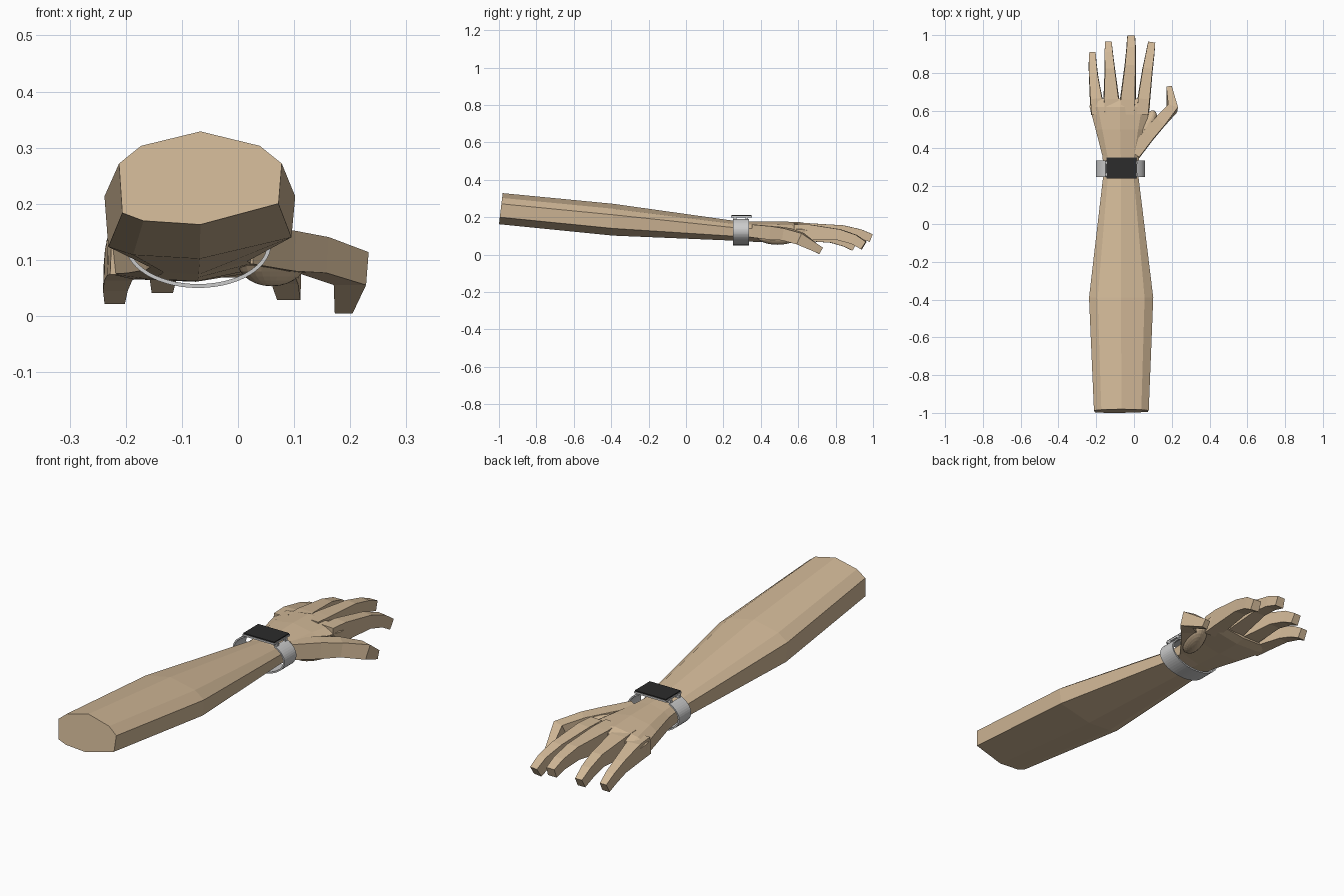
import bpy, bmesh, math
from mathutils import Vector, Matrix

if "Cube" in bpy.data.objects:
    bpy.data.objects.remove(bpy.data.objects["Cube"])


def material(name, rgb):
    m = bpy.data.materials.new(name)
    m.diffuse_color = (*rgb, 1)
    m.use_nodes = True
    m.node_tree.nodes["Principled BSDF"].inputs["Base Color"].default_value = m.diffuse_color
    return m


SKIN = material("skin", (0.64, 0.48, 0.31))
DARK = material("dark_glass", (0.025, 0.025, 0.025))


def finish(name, bm, mat=None):
    bmesh.ops.recalc_face_normals(bm, faces=bm.faces)
    me = bpy.data.meshes.new(name)
    bm.to_mesh(me)
    bm.free()
    ob = bpy.data.objects.new(name, me)
    bpy.context.collection.objects.link(ob)
    if mat:
        me.materials.append(mat)
    return ob


def loft(name, rings, mat=None):
    """Skin a row of matching closed rings and cap both ends."""
    bm = bmesh.new()
    loops = [[bm.verts.new(p) for p in r] for r in rings]
    n = len(loops[0])
    for a, b in zip(loops, loops[1:]):
        for i in range(n):
            j = (i + 1) % n
            bm.faces.new((a[i], a[j], b[j], b[i]))
    bm.faces.new(loops[0])
    bm.faces.new(loops[-1])
    return finish(name, bm, mat)


def digit(name, path):
    """Four-sided tapering finger; path rows are x, y, z, half width, half height."""
    pts = [Vector(p[:3]) for p in path]
    rings = []
    for i, (p, row) in enumerate(zip(pts, path)):
        d = (pts[min(i + 1, len(pts) - 1)] - pts[max(i - 1, 0)]).normalized()
        side = d.cross(Vector((0, 0, 1))).normalized()
        up = side.cross(d)
        w, h = row[3:]
        rings.append([p + side * w * s + up * h * t
                      for s, t in ((-1, -.9), (1, -.9), (.9, 1), (-.9, 1))])
    return loft(name, rings, SKIN)


def box(name, center, size, mat=None):
    bm = bmesh.new()
    bmesh.ops.create_cube(bm, size=1, matrix=Matrix.Translation(center) @ Matrix.Diagonal((*size, 1)))
    return finish(name, bm, mat)


# forearm and palm: one nine-sided profile, scaled along y
profile = [(0, 1), (.73, .69), (1, .31), (.96, -.55), (0, -1),
           (-.7, -.92), (-.96, -.75), (-1, .31), (-.73, .69)]
sections = [(-.067, -.99, .246, .145, .083), (-.068, -.39, .187, .17, .085),
            (-.07, .28, .126, .09, .052), (-.07, .36, .123, .097, .054),
            (-.073, .5, .12, .13, .058), (-.075, .62, .117, .16, .056),
            (-.075, .665, .114, .156, .044)]
rings = [[(cx + hx * u, y, cz + hz * v) for u, v in profile] for cx, y, cz, hx, hz in sections]
rings[0] = [(x, -1 + .12 * (z - .163), z) for x, y, z in rings[0]]
loft("forearm_and_palm", rings, SKIN)

# fingers
digit("little_finger", [(-.195, .58, .11, .033, .04), (-.2, .66, .108, .034, .04),
                        (-.214, .78, .09, .025, .03), (-.219, .85, .067, .022, .027),
                        (-.22, .9, .04, .018, .024)])
digit("ring_finger", [(-.12, .58, .118, .038, .045), (-.12, .66, .118, .042, .043),
                      (-.128, .82, .112, .028, .031), (-.134, .9, .09, .024, .028),
                      (-.135, .955, .06, .019, .024)])
digit("middle_finger", [(-.035, .58, .122, .038, .048), (-.032, .66, .123, .042, .045),
                        (-.02, .84, .126, .03, .031), (-.015, .93, .11, .026, .026),
                        (-.015, .99, .088, .022, .023)])
digit("index_finger", [(.045, .58, .118, .033, .044), (.052, .66, .118, .034, .043),
                       (.072, .82, .105, .028, .031), (.085, .9, .08, .024, .028),
                       (.092, .95, .048, .021, .025)])

# thumb and its rounded muscle
digit("thumb", [(0, .37, .125, .035, .036), (.075, .47, .114, .036, .038),
                (.135, .54, .107, .035, .034), (.203, .612, .083, .03, .034),
                (.187, .72, .02, .016, .02)])
bm = bmesh.new()
bmesh.ops.create_uvsphere(bm, u_segments=24, v_segments=14, radius=1,
                          matrix=Matrix.Translation((.06, .49, .1)) @ Matrix.Rotation(-.4, 4, 'Z')
                          @ Matrix.Diagonal((.045, .12, .047, 1)))
finish("thumb_muscle", bm, SKIN)

# watch strap: open elliptical band below the case
steps, start, sweep = 44, math.radians(128), math.radians(284)
band = []
for i in range(steps + 1):
    a = start + sweep * i / steps
    c, s = math.cos(a), math.sin(a)
    band.append([(-.071 + (.13 - t) * c, y, .128 + (.078 - t) * s)
                 for t, y in ((0, .25), (0, .336), (.007, .336), (.007, .25))])
loft("watch_strap", band)

# watch case, screen and the strap lugs
box("watch_case", (-.065, .296, .202), (.16, .112, .008))
box("watch_screen", (-.065, .296, .208), (.156, .108, .006), DARK)
for label, x in (("left", -.143), ("right", .008)):
    for k, y in enumerate((.262, .324)):
        box(f"{label}_lug_{k + 1}", (x, y, .194), (.02, .014, .014))
